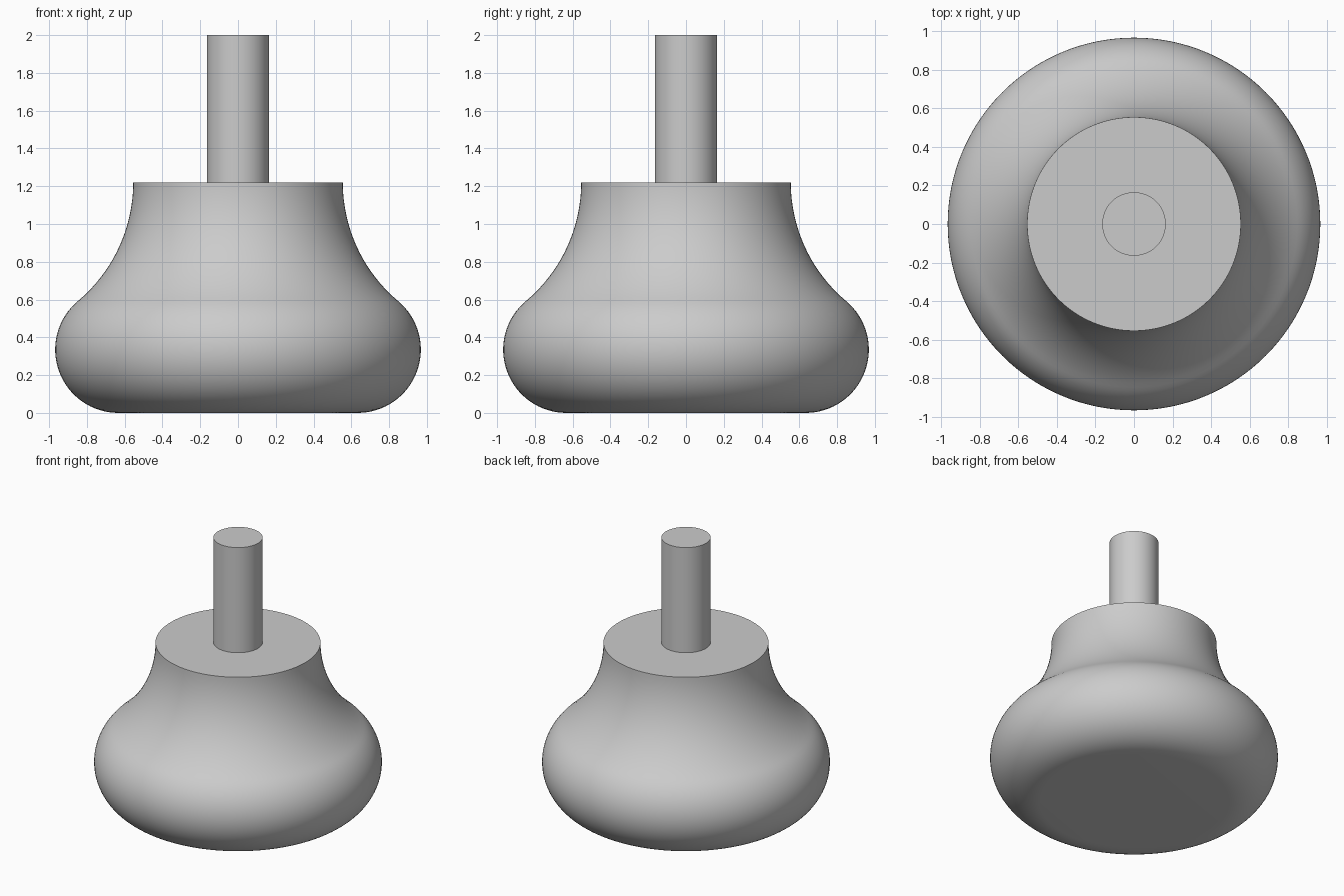
import bpy, bmesh
from math import sin, cos, radians, atan2, hypot, pi

cube = bpy.data.objects.get("Cube")
if cube:
    bpy.data.objects.remove(cube, do_unlink=True)

SEGMENTS = 128

grey = bpy.data.materials.new("plain_grey")
colour = (0.6, 0.6, 0.6, 1)
grey.use_nodes = True
grey.diffuse_color = colour
grey.node_tree.nodes["Principled BSDF"].inputs["Base Color"].default_value = colour


def arc(cx, cz, r, start, end, steps):
    """Points along a circular arc in the profile plane."""
    angles = [start + (end - start) * i / steps for i in range(steps + 1)]
    return [(cx + r * cos(a), cz + r * sin(a)) for a in angles]


def lathe(name, profile):
    """Revolve an open (radius, height) profile and cap both ends."""
    bm = bmesh.new()
    rings = []
    for r, z in profile:
        rings.append([bm.verts.new((r * cos(2 * pi * i / SEGMENTS),
                                    r * sin(2 * pi * i / SEGMENTS), z))
                      for i in range(SEGMENTS)])
    for low, high in zip(rings, rings[1:]):
        for i in range(SEGMENTS):
            j = (i + 1) % SEGMENTS
            bm.faces.new((low[i], low[j], high[j], high[i]))
    bm.faces.new(rings[0][::-1])
    bm.faces.new(rings[-1])
    mesh = bpy.data.meshes.new(name)
    bm.to_mesh(mesh)
    bm.free()
    mesh.materials.append(grey)
    obj = bpy.data.objects.new(name, mesh)
    bpy.context.collection.objects.link(obj)
    bpy.ops.object.select_all(action="DESELECT")
    obj.select_set(True)
    bpy.context.view_layer.objects.active = obj
    bpy.ops.object.shade_smooth_by_angle(angle=radians(30))
    return obj


# Knob body: rounded rim flowing tangentially into a concave neck
rim_r, rim_x = 0.335, 0.633
neck_x, neck_z = 0.555, 1.22
dx, dz = neck_x - rim_x, neck_z - rim_r
# Neck radius that touches the rim arc and ends vertical at the top
neck_r = (dx * dx + dz * dz - rim_r ** 2) / (2 * (rim_r - dx))
join = atan2(dz, dx + neck_r)
rim = arc(rim_x, rim_r, rim_r, -pi / 2, join, 32)
neck = arc(neck_x + neck_r, neck_z, neck_r, pi + join, pi, 24)
lathe("knob_body", rim + neck[1:])

# Stem standing on the flat top
lathe("stem", [(0.165, neck_z), (0.165, 2.0)])
